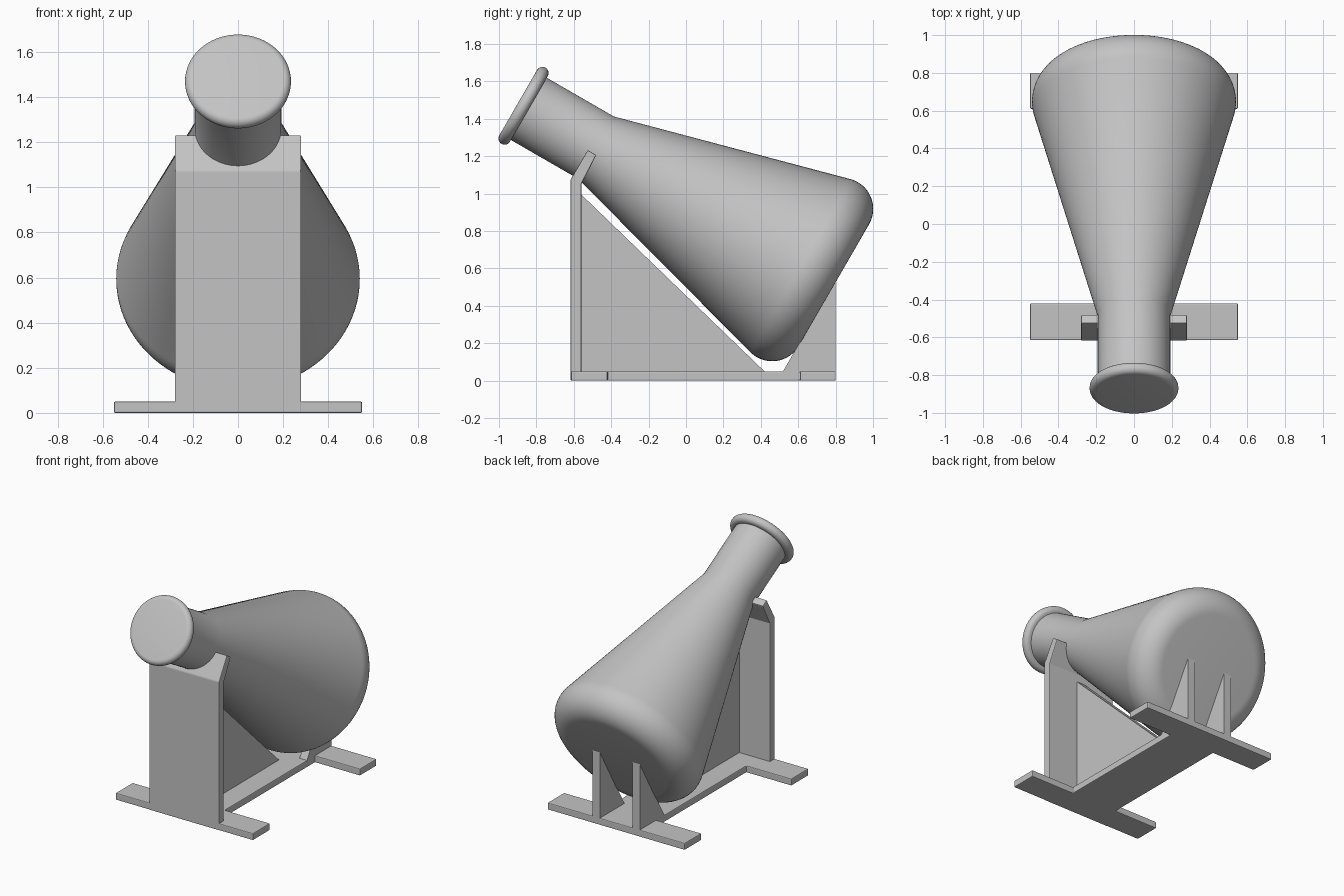
import bpy, bmesh
from math import sin, cos, pi, radians
from mathutils import Vector, Matrix

if "Cube" in bpy.data.objects:
    bpy.data.objects.remove(bpy.data.objects["Cube"], do_unlink=True)

grey = bpy.data.materials.new("plain grey")
grey.use_nodes = True
grey.diffuse_color = (0.55, 0.55, 0.55, 1)
grey.node_tree.nodes["Principled BSDF"].inputs["Base Color"].default_value = grey.diffuse_color


def finish(name, bm):
    bmesh.ops.recalc_face_normals(bm, faces=bm.faces)
    mesh = bpy.data.meshes.new(name)
    bm.to_mesh(mesh)
    bm.free()
    mesh.materials.append(grey)
    obj = bpy.data.objects.new(name, mesh)
    bpy.context.collection.objects.link(obj)
    return obj


def smooth(obj):
    bpy.ops.object.select_all(action='DESELECT')
    obj.select_set(True)
    bpy.context.view_layer.objects.active = obj
    bpy.ops.object.shade_smooth_by_angle(angle=radians(30))


def prism(name, outline, axis, start, end, bevel=0.006):
    """Extrude a closed outline along x (outline in y, z) or z (outline in x, y)."""
    bm = bmesh.new()
    place = (lambda a, b: (start, a, b)) if axis == 'x' else (lambda a, b: (a, b, start))
    face = bm.faces.new([bm.verts.new(place(a, b)) for a, b in outline])
    grown = bmesh.ops.extrude_face_region(bm, geom=[face])["geom"]
    step = Vector((end - start, 0, 0) if axis == 'x' else (0, 0, end - start))
    bmesh.ops.translate(bm, vec=step, verts=[v for v in grown if isinstance(v, bmesh.types.BMVert)])
    obj = finish(name, bm)
    if bevel:
        mod = obj.modifiers.new("soft edges", 'BEVEL')
        mod.width, mod.segments = bevel, 2
    return obj


def arc(r, s, radius, first, last, steps):
    angles = [radians(first + (last - first) * i / steps) for i in range(steps + 1)]
    return [(r + radius * cos(a), s + radius * sin(a)) for a in angles]


def lathe(name, profile, segments=96):
    """Revolve (radius, distance) points about the flask's tilted axis."""
    bm = bmesh.new()
    verts = [bm.verts.new((r, 0, s)) for r, s in profile]
    edges = [bm.edges.new(pair) for pair in zip(verts, verts[1:])]
    bmesh.ops.spin(bm, geom=verts + edges, axis=(0, 0, 1), cent=(0, 0, 0),
                   angle=2 * pi, steps=segments, use_duplicate=False)
    bmesh.ops.remove_doubles(bm, verts=bm.verts, dist=0.0002)
    tilt = Matrix.Rotation(radians(-120), 4, 'X')
    bm.transform(Matrix.Translation((0, 0.419, 0.726)) @ tilt)
    smooth(finish(name, bm))


# Flask: mouth disc, rolled lip, neck, cone, rounded heel and flat bottom
lip = arc(0.202, -1.487, 0.033, -90, 90, 12)
heel = arc(0.375, 0.265, 0.165, -15, 90, 16)
lathe("flask", [(0, -1.52)] + lip + [(0.192, -1.454), (0.192, -1.04)] + heel + [(0, 0.43)])

# Base plate: two crossbars joined by a narrow spine
WIDE, SPINE, THICK = 0.55, 0.19, 0.05
half = [(WIDE, -0.615), (WIDE, -0.42), (SPINE, -0.42), (SPINE, 0.61), (WIDE, 0.61), (WIDE, 0.8)]
prism("base_plate", half + [(-x, y) for x, y in reversed(half)], 'z', 0, THICK)

# Upright with its bent top cradling the neck
prism("front_upright",
      [(-0.617, 0), (-0.56, 0), (-0.56, 1.05), (-0.48, 1.205), (-0.525, 1.233), (-0.617, 1.075)],
      'x', -0.28, 0.28)

# Central triangular web under the flask
prism("centre_web", [(-0.565, 0.03), (0.44, 0.03), (-0.565, 1.0)], 'x', -0.035, 0.035, 0)

# Pair of rear gussets holding the flask bottom
for side, name in ((-1, "rear_gusset_right"), (1, "rear_gusset_left")):
    prism(name, [(0.507, 0.03), (0.8, 0.03), (0.8, 0.535)],
          'x', side * 0.13, side * SPINE, 0)
